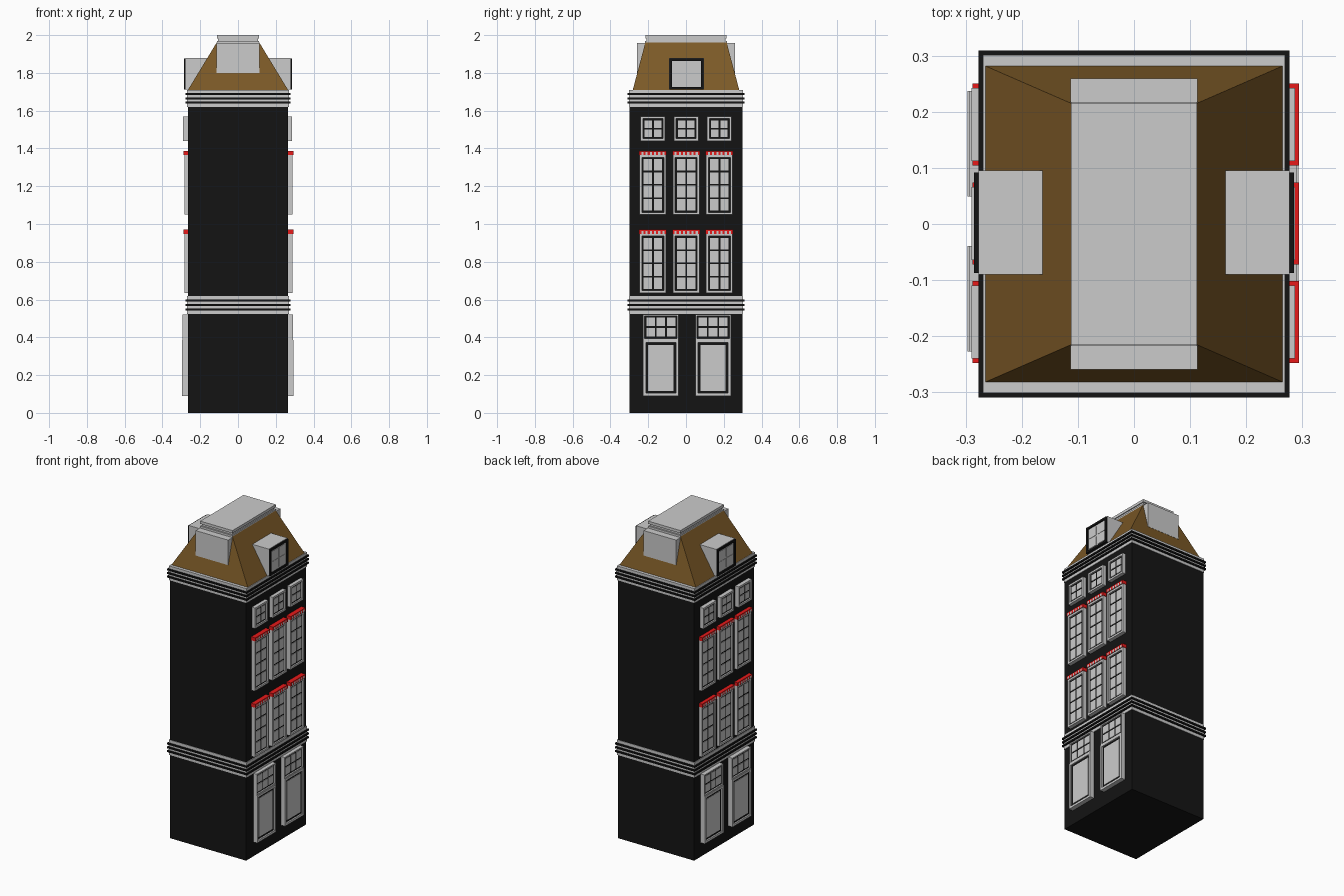
import bpy, bmesh

if "Cube" in bpy.data.objects:
    bpy.data.objects.remove(bpy.data.objects["Cube"])

def material(name, rgb):
    m = bpy.data.materials.new(name)
    m.diffuse_color = (*rgb, 1)
    m.use_nodes = True
    m.node_tree.nodes["Principled BSDF"].inputs["Base Color"].default_value = m.diffuse_color
    return m

BLACK = material("black_paint", (0.007, 0.007, 0.007))
BROWN = material("roof_tiles", (0.2, 0.1, 0.02))
RED = material("red_awning", (0.8, 0.01, 0.01))

def boxes(name, items, mat=None, taper=None):
    """One object from boxes (x0, x1, y0, y1, z0, z1); taper gives the top's half sizes."""
    bm = bmesh.new()
    for x0, x1, y0, y1, z0, z1 in items:
        x0, x1 = sorted((x0, x1))
        v = bmesh.ops.create_cube(bm, size=1)["verts"]
        for p in v:
            top = p.co.z > 0
            p.co = (x1 if p.co.x > 0 else x0, y1 if p.co.y > 0 else y0, z1 if top else z0)
            if taper and top:
                p.co.x = taper[0] if p.co.x > 0 else -taper[0]
                p.co.y = taper[1] if p.co.y > 0 else -taper[1]
    me = bpy.data.meshes.new(name)
    bm.to_mesh(me)
    bm.free()
    if mat:
        me.materials.append(mat)
    ob = bpy.data.objects.new(name, me)
    bpy.context.collection.objects.link(ob)
    return ob

def centred(hx, hy, z0, z1):
    return (-hx, hx, -hy, hy, z0, z1)

def ring(s, xa, xb, y0, y1, z0, z1, t):
    """Four bars of a rectangular frame on side s."""
    return [(s*xa, s*xb, y0, y0+t, z0, z1), (s*xa, s*xb, y1-t, y1, z0, z1),
            (s*xa, s*xb, y0+t, y1-t, z0, z0+t), (s*xa, s*xb, y0+t, y1-t, z1-t, z1)]

def window(name, s, y0, y1, z0, z1, cols, rows, out, t=0.012, base=0.26, frame_mat=None, gap=0.009):
    # frame, dark sash behind, then raised panes
    boxes(name + "_frame", ring(s, base, out, y0, y1, z0, z1, t), frame_mat)
    a, b, c, d = y0+t, y1-t, z0+t, z1-t
    boxes(name + "_sash", [(s*base, s*(out-0.009), a, b, c, d)], BLACK)
    w, h = (b-a-gap*(cols+1))/cols, (d-c-gap*(rows+1))/rows
    panes = []
    for i in range(cols):
        for j in range(rows):
            y, z = a+gap+i*(w+gap), c+gap+j*(h+gap)
            panes.append((s*base, s*(out-0.006), y, y+w, z, z+h))
    boxes(name + "_panes", panes)

def awning(name, s, y0, y1, z, out):
    # red strip with alternating red and pale flaps
    n = 13
    w = (y1-y0)/n
    flap = [(s*0.26, s*out, y0+i*w, y0+(i+1)*w, z-0.022, z-0.006) for i in range(n)]
    boxes(name + "_red", flap[::2] + [(s*0.26, s*out, y0, y1, z-0.006, z)], RED)
    boxes(name + "_white", flap[1::2])

# Main walls
boxes("walls", [centred(0.265, 0.298, 0, 1.66)], BLACK)

# Banded cornices: pale core with thin dark plates standing proud
for name, z0, z1 in (("middle_cornice", 0.523, 0.618), ("top_cornice", 1.62, 1.71)):
    boxes(name, [centred(0.269, 0.301, z0, z1)])
    step = (z1-z0)/4
    boxes(name + "_bands", [centred(0.277, 0.309, z0+k*step-0.005, z0+k*step+0.005)
                            for k in (1, 2, 3)], BLACK)

# Hipped roof, flat ridge cap and plain end gables
boxes("roof", [centred(0.268, 0.283, 1.705, 1.962)], BROWN, taper=(0.112, 0.215))
boxes("ridge_cap", [centred(0.112, 0.217, 1.955, 1.97), centred(0.106, 0.208, 1.97, 1.983),
                    centred(0.112, 0.215, 1.983, 2.0)])
boxes("end_gables", [(-0.113, 0.113, s*0.1, s*0.259, 1.8, 1.957) if s > 0 else
                     (-0.113, 0.113, -0.259, -0.1, 1.8, 1.957) for s in (1, -1)])

# Both decorated sides
for s, side in ((1, "right"), (-1, "left")):
    right = s > 0
    # roof dormer
    boxes(side + "_dormer", [(s*0.163, s*0.277, -0.09, 0.095, 1.712, 1.88)])
    window(side + "_dormer_window", s, -0.087, 0.092, 1.711, 1.877, 2, 2, 0.285,
           t=0.013, base=0.27, frame_mat=BLACK)
    for i, yc in enumerate((-0.175, 0.001, 0.177)):
        # small attic windows
        window(f"{side}_attic_window_{i}", s, yc-0.065, yc+0.065, 1.44, 1.57, 2, 2,
               0.287 if right else 0.29)
        # tall windows with awnings
        for f, (z0, z1) in enumerate(((0.635, 0.948), (1.05, 1.365))):
            out = 0.289 if right else 0.283
            window(f"{side}_tall_window_{f}_{i}", s, yc-0.07, yc+0.07, z0, z1, 2, 4, out)
            awning(f"{side}_awning_{f}_{i}", s, yc-0.073, yc+0.073, z1+0.022, out+0.005)
    # doors with transom lights
    out = 0.293 if right else 0.297
    for i, yc in enumerate((-0.133, 0.143)):
        y0, y1 = yc-0.094, yc+0.094
        window(f"{side}_transom_{i}", s, y0, y1, 0.387, 0.522, 3, 2, out-0.003, t=0.008)
        window(f"{side}_door_{i}", s, y0, y1, 0.09, 0.387, 1, 1, out, t=0.014, gap=0.013)
